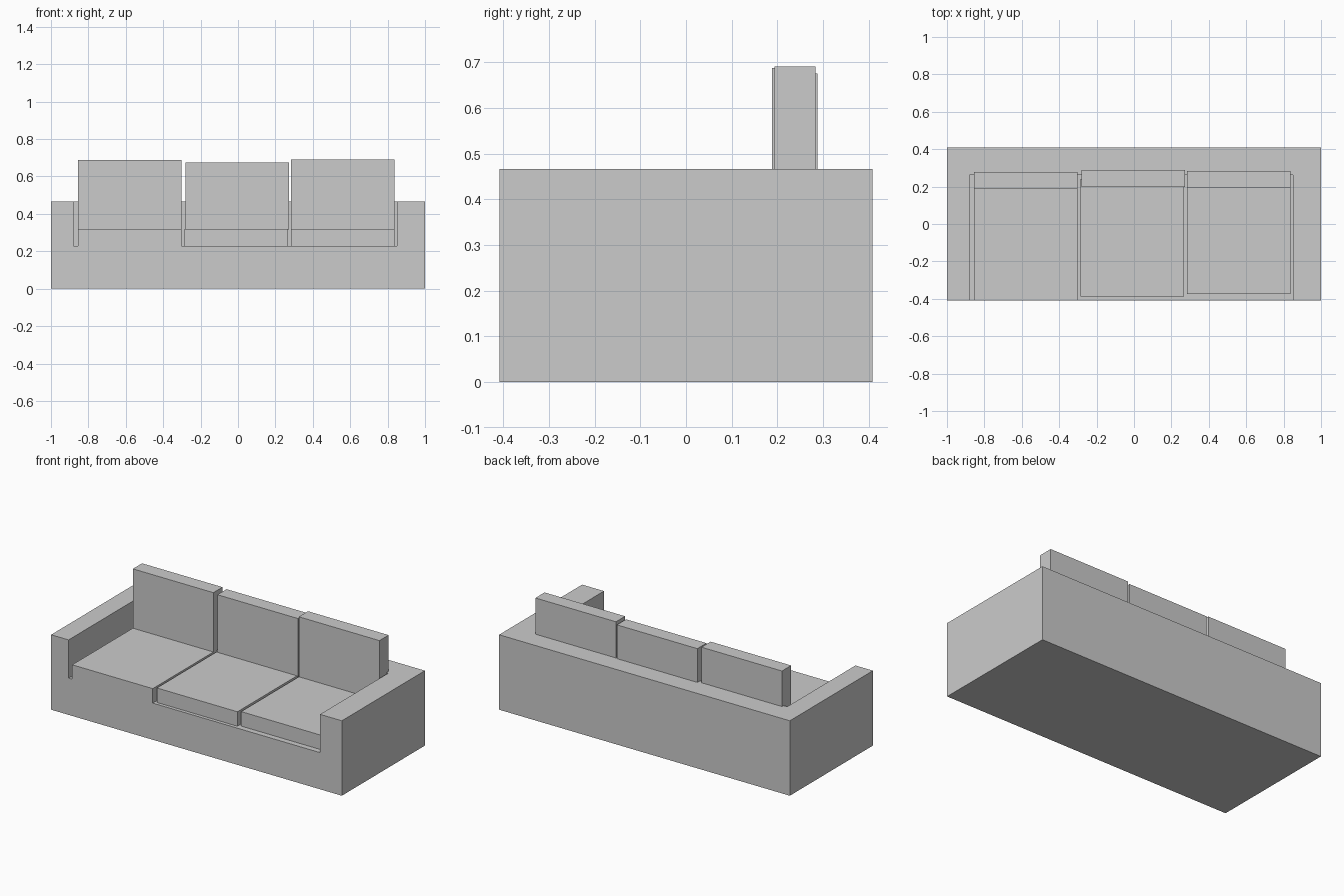
import bpy
import bmesh

if "Cube" in bpy.data.objects:
    bpy.data.objects.remove(bpy.data.objects["Cube"])

fabric = bpy.data.materials.new("grey_fabric")
fabric.diffuse_color = (0.6, 0.6, 0.6, 1)
fabric.use_nodes = True
fabric.node_tree.nodes["Principled BSDF"].inputs["Base Color"].default_value = fabric.diffuse_color


def finish(name, bm):
    bmesh.ops.recalc_face_normals(bm, faces=bm.faces)
    mesh = bpy.data.meshes.new(name)
    bm.to_mesh(mesh)
    bm.free()
    mesh.materials.append(fabric)
    obj = bpy.data.objects.new(name, mesh)
    bpy.context.collection.objects.link(obj)
    return obj


def box(name, x, y, z):
    """Box from (min, max) pairs on each axis."""
    bm = bmesh.new()
    bmesh.ops.create_cube(bm, size=1)
    for v in bm.verts:
        v.co = [r[0] if c < 0 else r[1] for c, r in zip(v.co, (x, y, z))]
    return finish(name, bm)


# Sofa frame: solid block with a seat recess open at the front and top
frame = box("sofa_frame", (-1, 1), (-0.408, 0.408), (0, 0.466))
cutter = box("seat_recess_cutter", (-0.88, 0.85), (-0.6, 0.262), (0.228, 0.7))
cutter.hide_render = True
cutter.hide_viewport = True
cut = frame.modifiers.new("seat_recess", 'BOOLEAN')
cut.operation = 'DIFFERENCE'
cut.solver = 'EXACT'
cut.object = cutter

# Loose cushions: side, x start, seat front, back cushion x start, front y, top z
cushions = [
    ("left", -0.855, -0.408, -0.855, 0.188, 0.687),
    ("middle", -0.287, -0.387, -0.280, 0.198, 0.676),
    ("right", 0.283, -0.373, 0.283, 0.194, 0.691),
]
WIDTH, SEAT_DEPTH, BACK_DEPTH = 0.554, 0.627, 0.09
for side, sx, sy, bx, by, top in cushions:
    box(f"seat_cushion_{side}", (sx, sx + WIDTH), (sy, sy + SEAT_DEPTH), (0.228, 0.318))
    box(f"back_cushion_{side}", (bx, bx + WIDTH), (by, by + BACK_DEPTH), (0.316, top))
